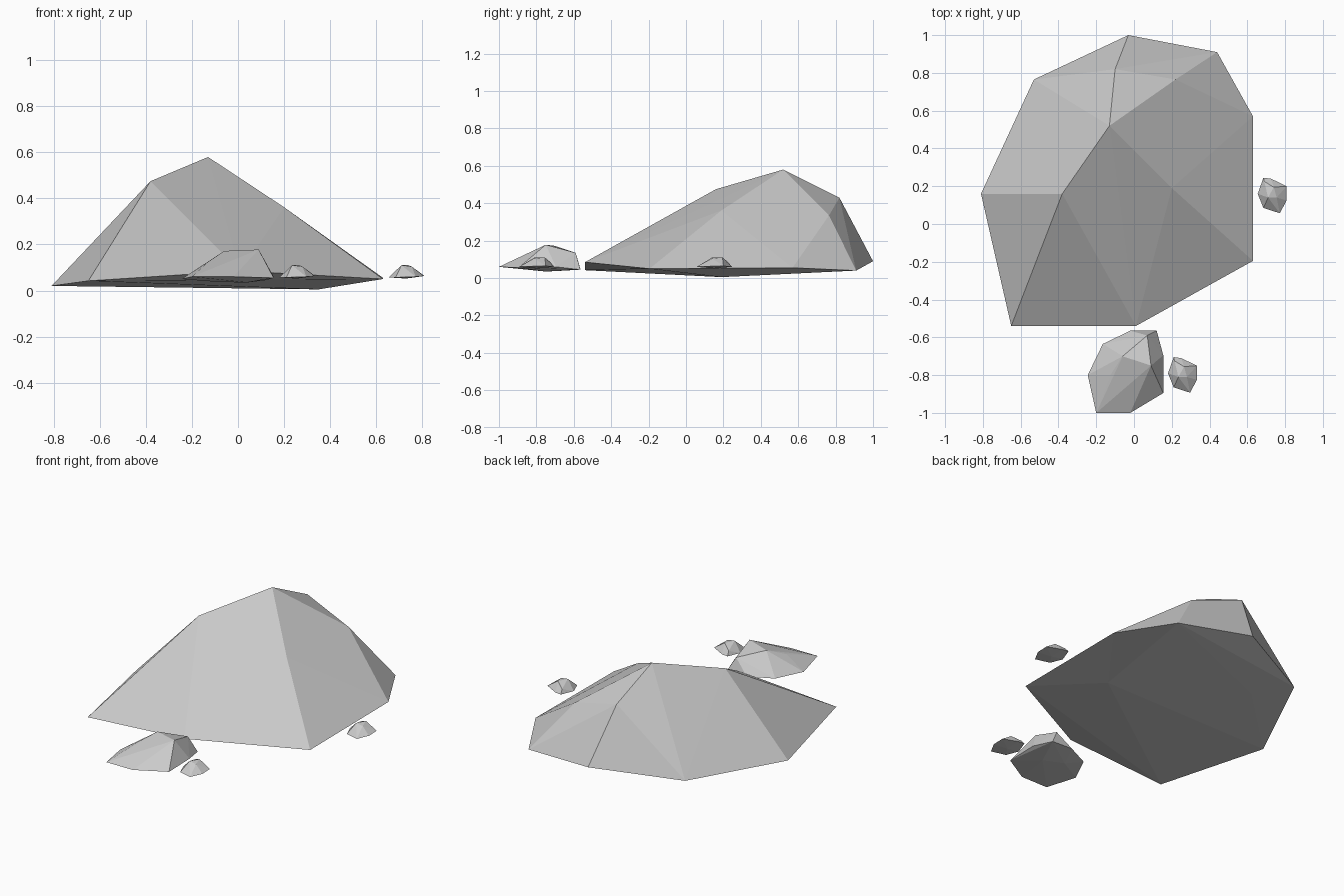
import bpy, bmesh

if "Cube" in bpy.data.objects:
    bpy.data.objects.remove(bpy.data.objects["Cube"])


def rock(name, rim, crown, belly, offset=(0, 0, 0)):
    """Faceted convex boulder from its base rim, upper corners and underside corners."""
    bm = bmesh.new()
    for x, y, z in rim + crown + belly:
        bm.verts.new((x, y, z))
    hull = bmesh.ops.convex_hull(bm, input=bm.verts[:])
    loose = {g for g in hull["geom_interior"] + hull["geom_unused"]
             if isinstance(g, bmesh.types.BMVert)}
    bmesh.ops.delete(bm, geom=list(loose), context='VERTS')
    bmesh.ops.recalc_face_normals(bm, faces=bm.faces[:])
    mesh = bpy.data.meshes.new(name)
    bm.to_mesh(mesh)
    bm.free()
    obj = bpy.data.objects.new(name, mesh)
    obj.location = offset
    bpy.context.collection.objects.link(obj)
    return obj


# Large boulder
rock("large_boulder",
     rim=[(-.03, 1, .09), (.44, .91, .04), (.63, .57, .055), (.63, -.195, .05),
          (.01, -.54, .085), (-.65, -.54, .042), (-.81, .16, .02), (-.53, .765, .05)],
     crown=[(-.38, .16, .475), (-.13, .52, .58), (-.10, .82, .43),
            (.22, .765, .335), (.20, .19, .362)],
     belly=[(.35, .19, .005), (-.37, .58, .03)])

# Medium rock in front
rock("medium_rock",
     rim=[(-.245, -.80, .05), (-.165, -.635, .05), (-.02, -.565, .05),
          (.12, -.565, .045), (.155, -.695, .06), (.155, -.895, .055),
          (-.02, -1, .06), (-.20, -1, .06)],
     crown=[(-.125, -.80, .128), (-.06, -.70, .172), (.09, -.75, .178), (.07, -.59, .135)],
     belly=[(.04, -.75, .035), (-.08, -.70, .037)])

# Two matching pebbles
pebble = dict(
    rim=[(-.075, .01, .057), (-.045, .095, .06), (-.005, .09, .06), (.078, .05, .065),
         (.078, -.025, .063), (.042, -.093, .06), (-.045, -.065, .057)],
    crown=[(-.04, .075, .085), (-.02, -.01, .11), (.01, .045, .11), (.025, -.01, .104)],
    belly=[(0, 0, .052)])
rock("front_pebble", **pebble, offset=(.255, -.80, 0))
rock("side_pebble", **pebble, offset=(.73, .15, 0))
